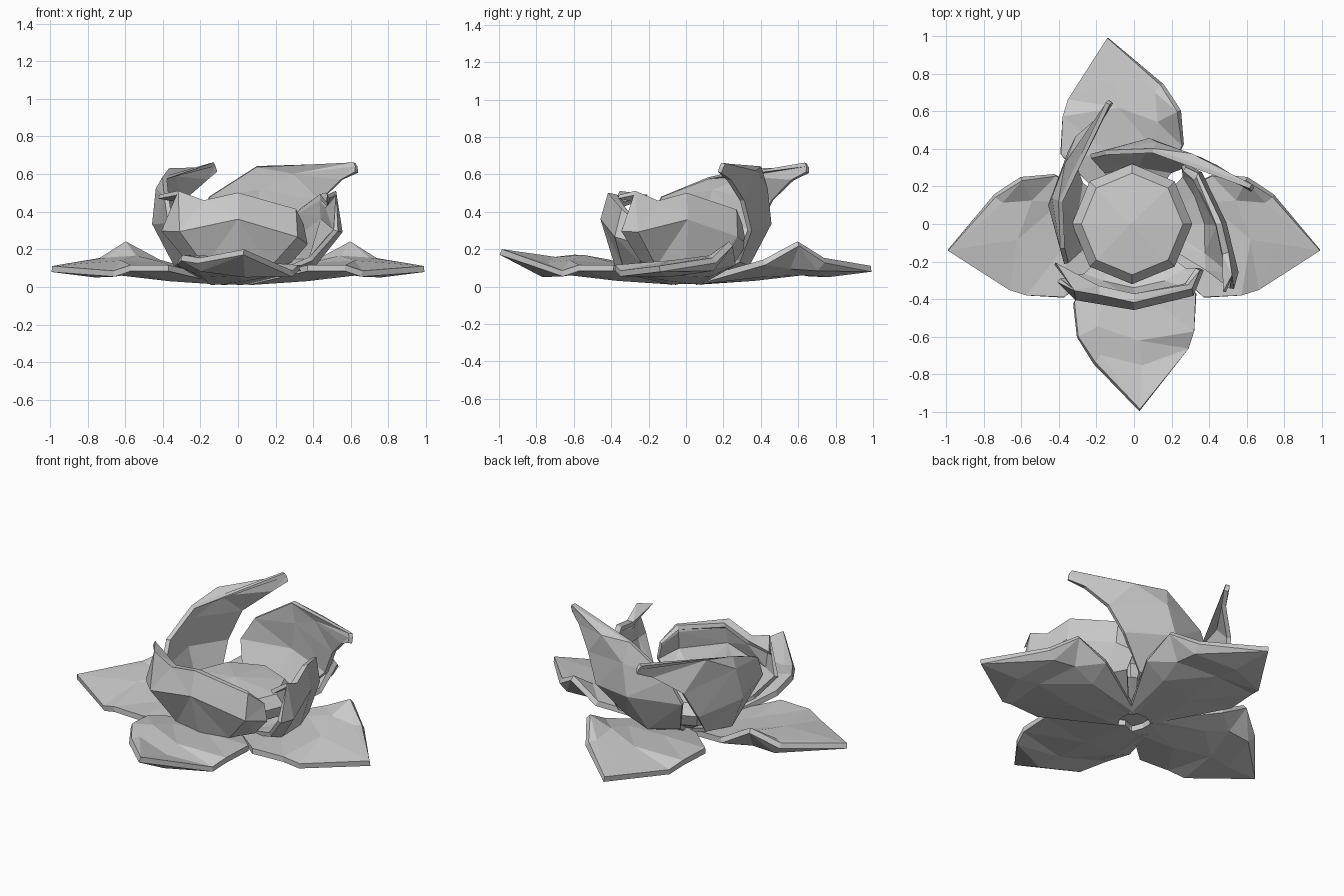
import bpy, bmesh, math

if "Cube" in bpy.data.objects:
    bpy.data.objects.remove(bpy.data.objects["Cube"])


def petal(name, rows, angle, warp=None, thick=0.055, edge=0.45):
    """Skin rows of (radial, sideways, height) points, turned to an angle; edges are thinner."""
    a = math.radians(angle)
    c, s = math.cos(a), math.sin(a)
    bm = bmesh.new()
    grid = []
    for row in rows:
        line = []
        for p in row:
            r, t, z = warp(*p) if warp else p
            line.append(bm.verts.new((r * c + t * s, r * s - t * c, z)))
        grid.append(line)
    for lo, hi in zip(grid, grid[1:]):
        for i in range(len(lo) - 1):
            bm.faces.new((lo[i], lo[i + 1], hi[i + 1], hi[i]))
    bmesh.ops.remove_doubles(bm, verts=bm.verts, dist=0.001)
    bmesh.ops.triangulate(bm, faces=bm.faces)
    bmesh.ops.recalc_face_normals(bm, faces=bm.faces)
    bm.verts.index_update()
    rim = [v.index for v in bm.verts if v.is_boundary]
    inside = [v.index for v in bm.verts if not v.is_boundary]
    me = bpy.data.meshes.new(name)
    bm.to_mesh(me)
    bm.free()
    ob = bpy.data.objects.new(name, me)
    bpy.context.collection.objects.link(ob)
    g = ob.vertex_groups.new(name="body")
    g.add(rim, edge, 'REPLACE')
    g.add(inside, 1.0, 'REPLACE')
    m = ob.modifiers.new("thickness", 'SOLIDIFY')
    m.thickness = thick
    m.offset = 0
    m.vertex_group = "body"
    return ob


# Outer petals: low, pointed, thick in the middle, one edge curled up
outer = [
    [(.05, -.08, .025), (.08, -.02, .03), (.08, .04, .03), (.05, .08, .025)],
    [(.37, -.39, .10), (.36, -.10, .07), (.40, .12, .09), (.42, .26, .13)],
    [(.57, -.38, .10), (.62, -.08, .10), (.55, .14, .13), (.60, .24, .23)],
    [(.66, -.35, .07), (.76, -.10, .09), (.70, .13, .12), (.74, .15, .14)],
    [(.99, -.14, .095)] * 4,
]


def mirrored(r, t, z):
    return r, -t, z


def front_shape(r, t, z):
    tip = r > .9
    return r, t + (.11 if tip else .06), (.185 if tip else min(z, .155))


petal("outer_petal_right", outer, 0, mirrored, .08, .4)
petal("outer_petal_back", outer, 90, None, .08, .4)
petal("outer_petal_left", outer, 180, None, .08, .4)
petal("outer_petal_front", outer, 270, front_shape, .08, .4)

# Tall inner petals, sweeping sideways to a long tip
tall = [
    [(.08, -.06, .03), (.10, 0, .03), (.08, .06, .03)],
    [(.28, -.16, .15), (.32, .02, .13), (.28, .20, .14)],
    [(.36, -.23, .34), (.43, .08, .34), (.34, .36, .30)],
    [(.38, -.15, .48), (.41, .12, .52), (.30, .44, .46)],
    [(.39, .10, .64), (.35, .30, .61), (.23, .55, .57)],
    [(.20, .62, .66), (.19, .63, .64), (.18, .63, .61)],
]


def left_shape(r, t, z):
    # the left petal's upper shoulder is a little lower
    return r - .06 * (t > .5), t + .02, z - (.06 if z > .63 and t < .2 else 0)


petal("tall_petal_back", tall, 90)
petal("tall_petal_left", tall, 180, left_shape)

# Short cupped petals wrapping the bud
cup = [
    [(.08, -.08, .03), (.10, -.04, .03), (.12, 0, .03), (.10, .04, .03), (.08, .08, .03)],
    [(.24, -.28, .14), (.32, -.17, .13), (.36, 0, .13), (.32, .17, .13), (.27, .27, .15)],
    [(.24, -.36, .23), (.36, -.30, .27), (.43, 0, .36), (.38, .30, .30), (.30, .40, .30)],
    [(.24, -.34, .32), (.33, -.29, .40), (.40, 0, .48), (.36, .18, .44), (.35, .32, .50)],
    [(.24, -.34, .33), (.32, -.28, .41), (.37, 0, .48), (.33, .19, .44), (.21, .42, .48)],
]


def spread(r, t, z):
    w = min(1, z / .25)
    return r + w * (.25 - .5 * r + .3 * t), t * (1 - .14 * w), z


petal("cup_petal_front", cup, 270)
petal("cup_petal_right", cup, 0, spread)

# Central bud: eight-sided faceted dome
bm = bmesh.new()
rings = []
for rad, z in ((.12, .05), (.29, .14), (.32, .21), (.27, .27)):
    rings.append([bm.verts.new((rad * math.cos(math.pi * k / 4) - .01,
                                rad * math.sin(math.pi * k / 4), z)) for k in range(8)])
for lo, hi in zip(rings, rings[1:]):
    for k in range(8):
        bm.faces.new((lo[k], lo[(k + 1) % 8], hi[(k + 1) % 8], hi[k]))
top = bm.verts.new((-.02, 0, .30))
for k in range(8):
    bm.faces.new((rings[-1][k], rings[-1][(k + 1) % 8], top))
bm.faces.new(rings[0][::-1])
me = bpy.data.meshes.new("bud")
bm.to_mesh(me)
bm.free()
bpy.context.collection.objects.link(bpy.data.objects.new("bud", me))
